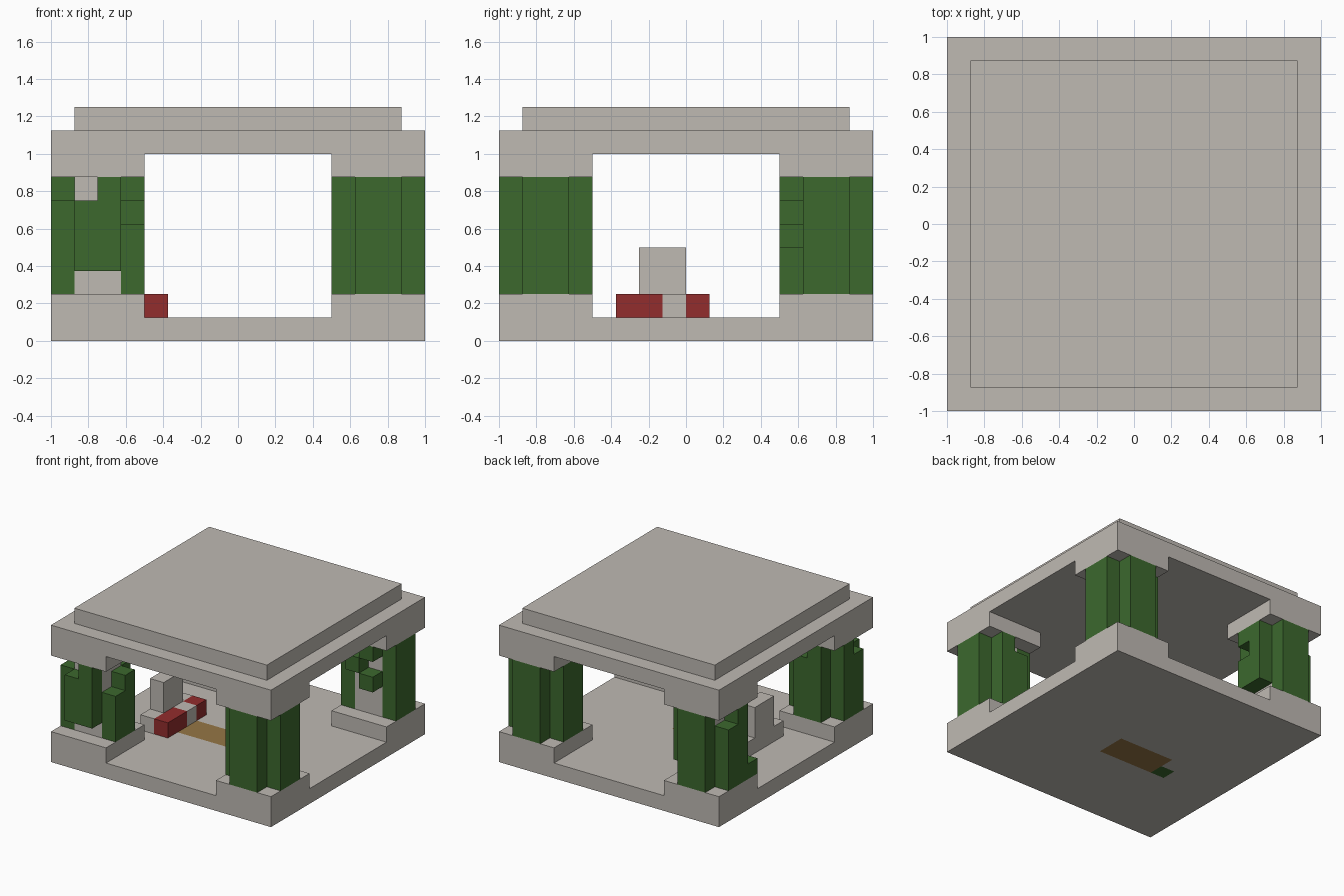
import bpy
import bmesh
from mathutils import Vector

cube = bpy.data.objects.get("Cube")
if cube:
    bpy.data.objects.remove(cube, do_unlink=True)

U = 0.125  # one block


def material(name, rgb):
    m = bpy.data.materials.new(name)
    m.use_nodes = True
    m.diffuse_color = (*rgb, 1)
    bsdf = next(n for n in m.node_tree.nodes if n.type == 'BSDF_PRINCIPLED')
    bsdf.inputs["Base Color"].default_value = (*rgb, 1)
    bsdf.inputs["Roughness"].default_value = 0.9
    return m


stone = material("pale stone", (0.52, 0.49, 0.45))
leaf = material("vine green", (0.045, 0.14, 0.027))
red = material("deep red", (0.29, 0.026, 0.026))
brown = material("earth brown", (0.30, 0.18, 0.06))


def finish(name, bm, mats):
    mesh = bpy.data.meshes.new(name)
    bmesh.ops.recalc_face_normals(bm, faces=bm.faces)
    bm.to_mesh(mesh)
    bm.free()
    for m in mats:
        mesh.materials.append(m)
    ob = bpy.data.objects.new(name, mesh)
    bpy.context.collection.objects.link(ob)
    return ob


def box(name, lo, hi, mat):
    """Box between two corners given in blocks."""
    lo, hi = Vector(lo), Vector(hi)
    bm = bmesh.new()
    bmesh.ops.create_cube(bm, size=1)
    bmesh.ops.scale(bm, vec=(hi - lo) * U, verts=bm.verts)
    bmesh.ops.translate(bm, vec=(hi + lo) * U / 2, verts=bm.verts)
    return finish(name, bm, [mat])


def blocks(name, cells, mats):
    """Mesh of unit blocks, {cell: material index}, outer faces only."""
    bm = bmesh.new()
    for cell, index in cells.items():
        centre = Vector(cell) + Vector((0.5, 0.5, 0.5))
        for axis in range(3):
            for sign in (-1, 1):
                step = Vector((0, 0, 0))
                step[axis] = sign
                if tuple(int(c) for c in Vector(cell) + step) in cells:
                    continue
                a, b = Vector((0, 0, 0)), Vector((0, 0, 0))
                a[(axis + 1) % 3] = 0.5
                b[(axis + 2) % 3] = 0.5
                mid = centre + step / 2
                ring = [mid - a - b, mid + a - b, mid + a + b, mid - a + b]
                if sign < 0:
                    ring.reverse()
                face = bm.faces.new([bm.verts.new(p * U) for p in ring])
                face.material_index = index
    bmesh.ops.remove_doubles(bm, verts=bm.verts, dist=0.001)
    return finish(name, bm, mats)


# Floor slab with a brown patch and one green block
floor = {}
for x in range(-8, 8):
    for y in range(-8, 8):
        patch = -3 <= x < 1 and -2 <= y < 0
        floor[x, y, 0] = 1 if patch else 2 if (x, y) == (-4, -2) else 0
blocks("floor_slab", floor, [stone, brown, leaf])

# Stepped roof
box("roof_slab", (-8, -8, 8), (8, 8, 9), stone)
box("roof_cap", (-7, -7, 9), (7, 7, 10), stone)

# Gaps and extra leaves of the overgrown vines, by corner
gaps = {
    (-1, -1): {(-7, -8, 2), (-6, -8, 2), (-7, -8, 6), (-8, -7, 6),
               (-5, -7, 5), (-5, -7, 6), (-5, -6, 6), (-6, -5, 6)},
    (-1, 1): {(-5, 5, 2), (-5, 6, 2), (-5, 5, 5), (-8, 6, 6)},
    (1, 1): {(5, 4, 2), (5, 4, 3), (5, 4, 4), (5, 4, 6),
             (6, 4, 2), (6, 4, 3), (6, 4, 5)},
    (1, -1): {(5, -5, 6)},
}
extra = {(-1, 1): [(-8, 4, 2)]}

# Corner pillars: plinth, core, capital and a vine wrap
for (sx, sy), missing in gaps.items():
    label = ("front" if sy < 0 else "back") + ("_left" if sx > 0 else "_right")
    x0 = 4 if sx > 0 else -8
    y0 = 4 if sy > 0 else -8
    box(label + "_plinth", (x0, y0, 1), (x0 + 4, y0 + 4, 2), stone)
    box(label + "_core", (x0 + 1, y0 + 1, 2), (x0 + 3, y0 + 3, 7), stone)
    box(label + "_capital", (x0, y0, 7), (x0 + 4, y0 + 4, 8), stone)
    vine = {}
    for i in range(4):
        for j in range(4):
            if (i in (1, 2)) != (j in (1, 2)):
                for z in range(2, 7):
                    cell = (x0 + i, y0 + j, z)
                    if cell not in missing:
                        vine[cell] = 0
    for cell in extra.get((sx, sy), []):
        vine[cell] = 0
    blocks(label + "_vines", vine, [leaf])

# Stone seat by the right side, with red blocks in front
box("seat_base", (-5, -3, 1), (-4, 1, 2), stone)
box("seat_back", (-5, -2, 2), (-4, 0, 4), stone)
box("red_block_long", (-4, -3, 1), (-3, -1, 2), red)
box("middle_block", (-4, -1, 1), (-3, 0, 2), stone)
box("red_block_short", (-4, 0, 1), (-3, 1, 2), red)
